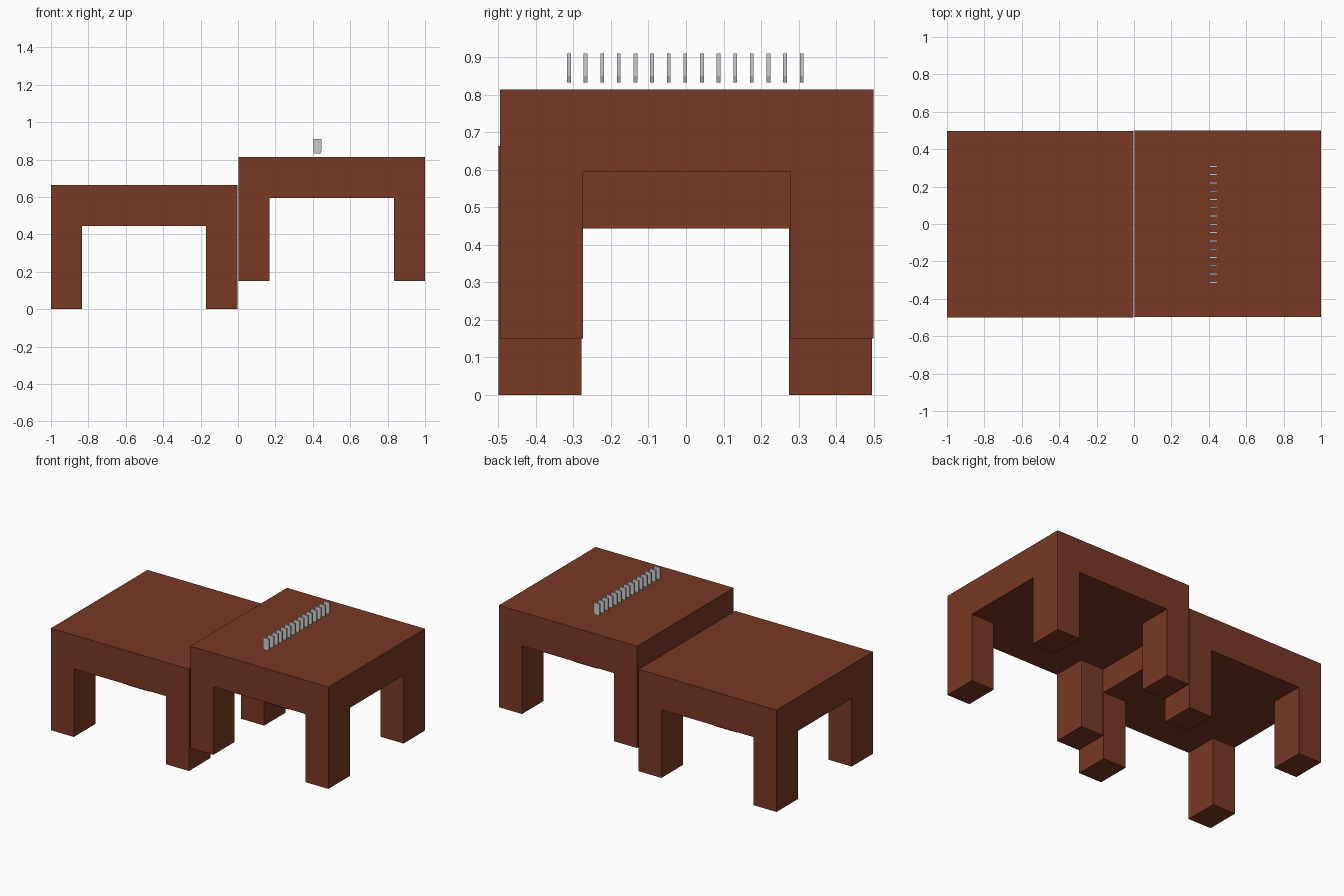
import bpy, bmesh

if "Cube" in bpy.data.objects:
    bpy.data.objects.remove(bpy.data.objects["Cube"])

wood = bpy.data.materials.new("brown_wood")
wood.diffuse_color = (0.19, 0.04, 0.017, 1)
wood.use_nodes = True
wood.node_tree.nodes["Principled BSDF"].inputs["Base Color"].default_value = wood.diffuse_color


def prism(name, outline, axis, start, depth, mat=None):
    """Extrude a 2D outline along y (outline in x,z) or z (outline in x,y)."""
    bm = bmesh.new()
    pts = [(a, start, b) if axis == 'y' else (a, b, start) for a, b in outline]
    face = bm.faces.new([bm.verts.new(p) for p in pts])
    ext = bmesh.ops.extrude_face_region(bm, geom=[face])
    vec = (0, depth, 0) if axis == 'y' else (0, 0, depth)
    bmesh.ops.translate(bm, vec=vec,
                        verts=[v for v in ext['geom'] if isinstance(v, bmesh.types.BMVert)])
    bmesh.ops.recalc_face_normals(bm, faces=bm.faces)
    mesh = bpy.data.meshes.new(name)
    bm.to_mesh(mesh)
    bm.free()
    obj = bpy.data.objects.new(name, mesh)
    bpy.context.collection.objects.link(obj)
    if mat:
        mesh.materials.append(mat)
    return obj


def table(name, x, y, z):
    """Thick-topped table whose left, front, bottom corner is x, y, z."""
    w, d, h, thick = 0.996, 0.996, 0.664, 0.22
    lw, ld = 0.166, 0.221
    bm = bmesh.new()
    # Underside grid of 3 x 3 cells: corners drop as legs, whole slab rises
    xs = [x, x + lw, x + w - lw, x + w]
    ys = [y, y + ld, y + d - ld, y + d]
    grid = [[bm.verts.new((a, b, z + h - thick)) for b in ys] for a in xs]
    corners = []
    for i in range(3):
        for j in range(3):
            f = bm.faces.new((grid[i][j], grid[i][j + 1], grid[i + 1][j + 1], grid[i + 1][j]))
            if i != 1 and j != 1:
                corners.append(f)
    rim = [e for e in bm.edges if e.is_boundary]
    # Slab sides and top
    ext = bmesh.ops.extrude_edge_only(bm, edges=rim)['geom']
    bmesh.ops.translate(bm, vec=(0, 0, thick),
                        verts=[v for v in ext if isinstance(v, bmesh.types.BMVert)])
    bmesh.ops.contextual_create(bm, geom=[e for e in ext
                                if isinstance(e, bmesh.types.BMEdge) and e.is_boundary])
    # Legs
    for f in corners:
        leg = bmesh.ops.extrude_discrete_faces(bm, faces=[f])['faces'][0]
        bmesh.ops.translate(bm, vec=(0, 0, thick - h), verts=leg.verts)
    bmesh.ops.remove_doubles(bm, verts=bm.verts, dist=1e-5)
    bmesh.ops.recalc_face_normals(bm, faces=bm.faces)
    mesh = bpy.data.meshes.new(name)
    bm.to_mesh(mesh)
    bm.free()
    mesh.materials.append(wood)
    bpy.context.collection.objects.link(bpy.data.objects.new(name, mesh))


table("lower_table", -1.0, -0.5, 0.0)
table("raised_table", 0.003, -0.496, 0.15)

# Row of thin grey tiles floating just above the raised table
tile = [(0.404, 0.832), (0.44, 0.832), (0.447, 0.85), (0.447, 0.91), (0.404, 0.91)]
for i in range(15):
    prism(f"tile_{i + 1}", tile, 'y', -0.317 + i * 0.0443, 0.01)
